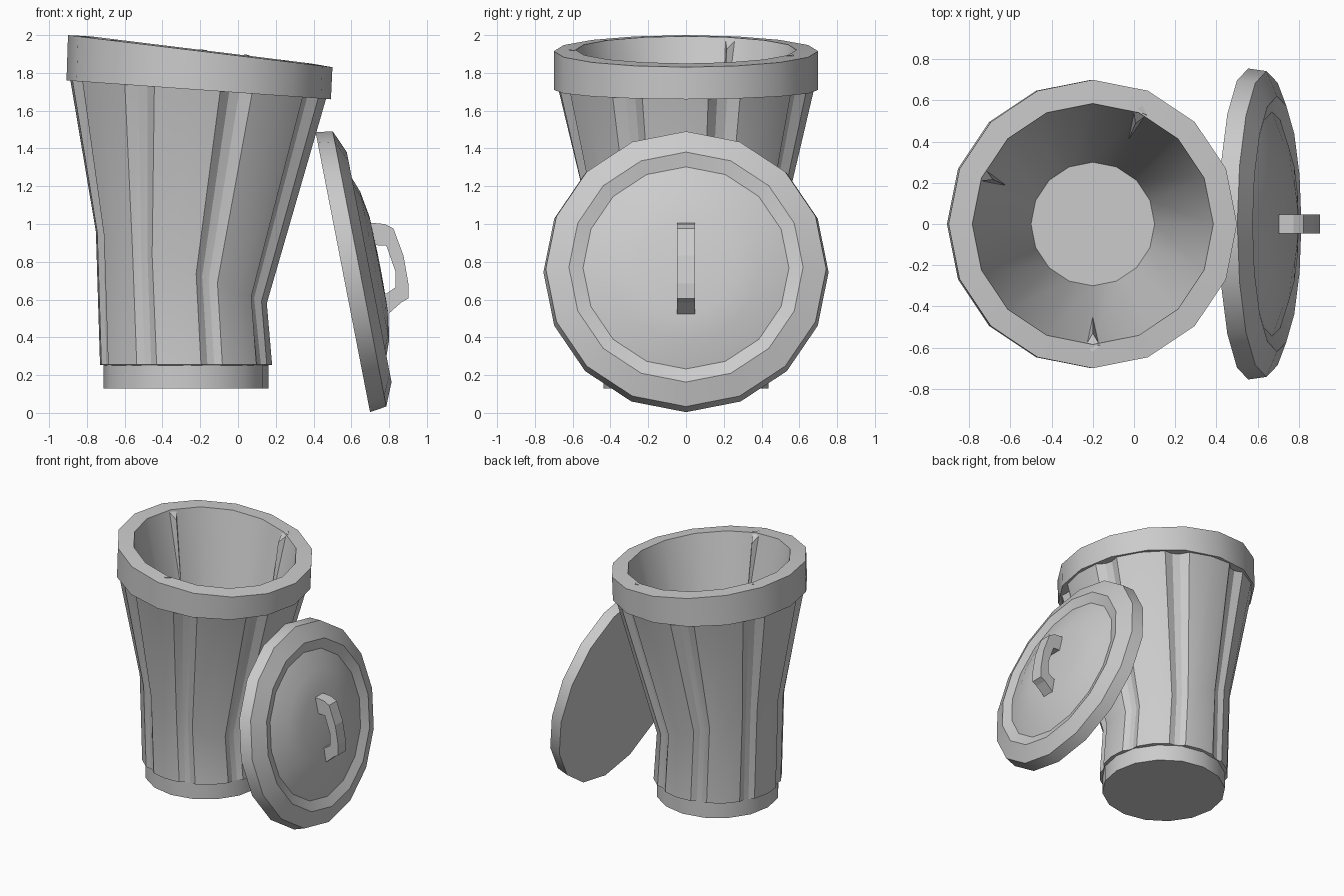
import bpy, bmesh, math
from mathutils import Vector, Matrix

if "Cube" in bpy.data.objects:
    bpy.data.objects.remove(bpy.data.objects["Cube"])

N = 16


def finish(name, bm, angle=30, smooth=True):
    me = bpy.data.meshes.new(name)
    bm.to_mesh(me)
    bm.free()
    ob = bpy.data.objects.new(name, me)
    bpy.context.collection.objects.link(ob)
    if smooth:
        bpy.ops.object.select_all(action='DESELECT')
        ob.select_set(True)
        bpy.context.view_layer.objects.active = ob
        bpy.ops.object.shade_smooth_by_angle(angle=math.radians(angle))
    return ob


def ring(cx, r, z, slope=0.0):
    """Round ring on a plane that tilts along x."""
    return [Vector((cx + r * math.cos(a), r * math.sin(a), z + slope * r * math.cos(a)))
            for a in (2 * math.pi * i / N for i in range(N))]


def rib_ring(cx, r_out, r_in, z, slope=0.0):
    """Fluted ring: eight broad raised panels with narrow recesses between them."""
    pts = []
    for k in range(8):
        for deg, r in ((0, r_out), (15, r_out * 1.005), (30, r_out), (35, r_in), (40, r_in)):
            a = math.radians(k * 45 - 20 + deg)
            x = r * math.cos(a)
            pts.append(Vector((cx + x, r * math.sin(a), z + slope * x)))
    return pts


def loft(name, rings, start=False, end=False, angle=30):
    bm = bmesh.new()
    vs = [[bm.verts.new(p) for p in rg] for rg in rings]
    for a, b in zip(vs, vs[1:]):
        n = len(a)
        for i in range(n):
            j = (i + 1) % n
            bm.faces.new((a[i], a[j], b[j], b[i]))
    if start:
        bm.faces.new(vs[0][::-1])
    if end:
        bm.faces.new(vs[-1])
    return finish(name, bm, angle)


# Can body: fluted outer wall with a slanted bend
loft("can_body", [
    rib_ring(-0.275, 0.42, 0.40, 0.25),
    rib_ring(-0.275, 0.455, 0.437, 0.255),
    rib_ring(-0.30, 0.452, 0.425, 0.77, -0.42),
    rib_ring(-0.21, 0.68, 0.64, 1.73, -0.075),
], angle=24)

# Foot under the body
loft("can_base", [ring(-0.275, 0.437, 0.13), ring(-0.275, 0.437, 0.27)], start=True, end=True)

# Rim, inner wall and floor
loft("can_rim_and_lining", [
    ring(-0.205, 0.60, 1.71, -0.071),
    ring(-0.208, 0.70, 1.71, -0.071),
    ring(-0.20, 0.70, 1.915, -0.121),
    ring(-0.20, 0.585, 1.922, -0.123),
    ring(-0.20, 0.30, 0.60),
], end=True)

# Dents that push through the inner wall
for k, deg in enumerate((67, 156, 270)):
    rot = Matrix.Translation((-0.2, 0, 0)) @ Matrix.Rotation(math.radians(deg), 4, 'Z')
    drop = -0.121 * 0.585 * math.cos(math.radians(deg))
    bm = bmesh.new()
    for p in ((0.62, 0, 1.925), (0.59, 0.035, 1.92), (0.59, -0.035, 1.92),
              (0.53, 0, 1.86), (0.43, 0, 1.15)):
        q = rot @ Vector(p)
        if p[2] > 1.5:
            q.z += drop
        bm.verts.new(q)
    bmesh.ops.convex_hull(bm, input=bm.verts[:])
    bmesh.ops.recalc_face_normals(bm, faces=bm.faces[:])
    finish(f"inner_dent_{k + 1}", bm, smooth=False)

# Lid leaning against the can
lid = loft("lid", [
    ring(0, r, z) for r, z in ((0.755, 0), (0.742, 0.09), (0.62, 0.142), (0.545, 0.118),
                               (0.40, 0.172), (0.26, 0.195), (0.05, 0.20))
], start=True, end=True, angle=24)
u = Vector((-0.191, 0, 0.982)).normalized()
n = Vector((0.982, 0, 0.191)).normalized()
lid.matrix_world = Matrix.Translation((0.555, 0, 0.745)) @ \
    Matrix((u, n.cross(u), n)).transposed().to_4x4()

# Lid handle: side outline extruded across y
outline = [(0.66, 1.01), (0.775, 1.0), (0.823, 0.976), (0.876, 0.833), (0.902, 0.685),
           (0.902, 0.606), (0.865, 0.585), (0.78, 0.51), (0.73, 0.53), (0.73, 0.64),
           (0.786, 0.632), (0.833, 0.664), (0.833, 0.75), (0.785, 0.886), (0.66, 0.89)]
bm = bmesh.new()
front, back = ([bm.verts.new((x, y, z)) for x, z in outline] for y in (-0.047, 0.047))
bm.faces.new(front)
bm.faces.new(back[::-1])
for i in range(len(outline)):
    j = (i + 1) % len(outline)
    bm.faces.new((front[j], front[i], back[i], back[j]))
bmesh.ops.recalc_face_normals(bm, faces=bm.faces[:])
finish("lid_handle", bm, smooth=False)
